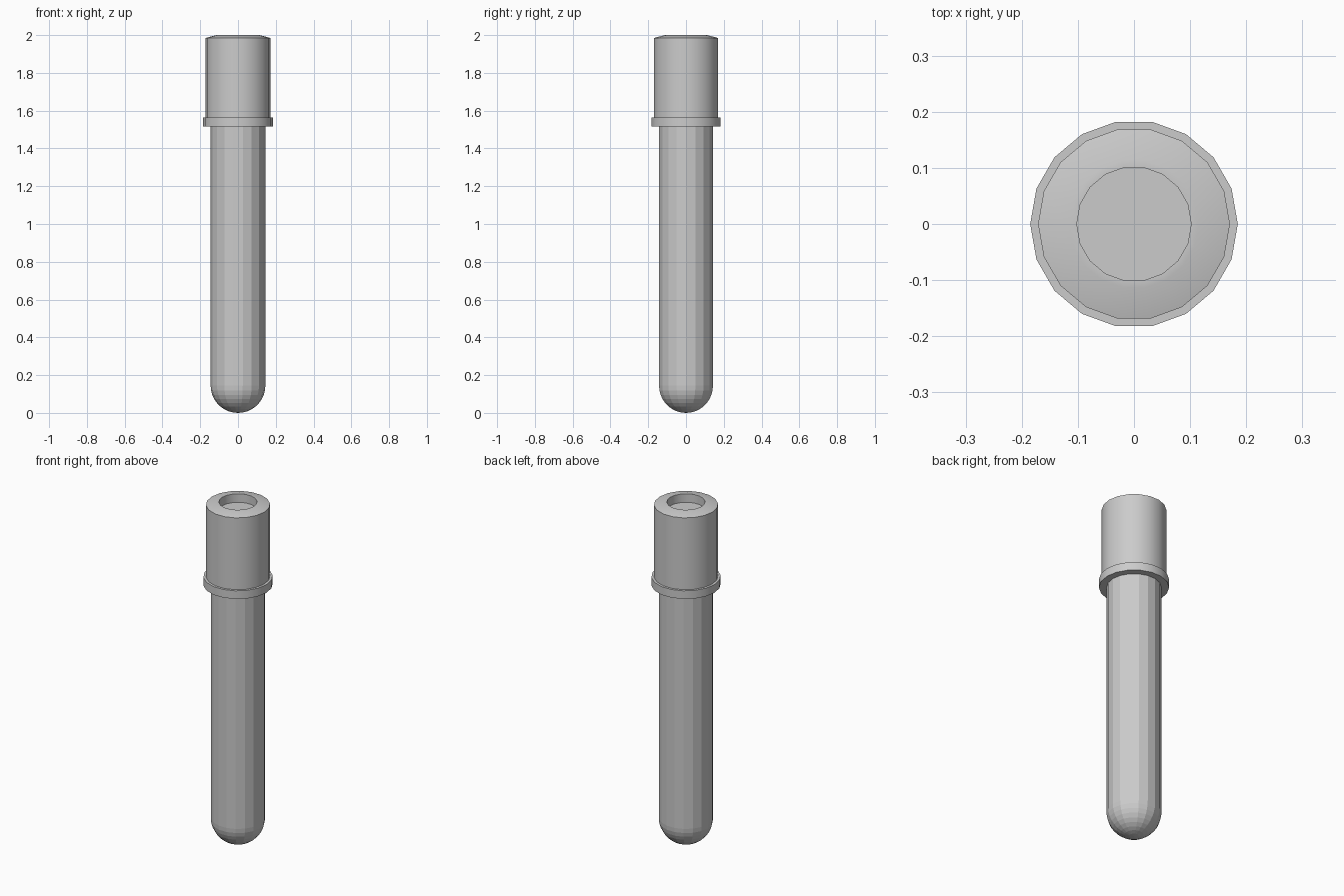
import bpy, bmesh, math

if "Cube" in bpy.data.objects:
    bpy.data.objects.remove(bpy.data.objects["Cube"])

SIDES = 18


def lathe(name, profile, smooth):
    """Revolve (radius, z) points, listed bottom to top, around the z axis."""
    bm = bmesh.new()
    rings = []
    for r, z in profile:
        if r == 0:
            rings.append([bm.verts.new((0, 0, z))] * SIDES)
        else:
            rings.append([bm.verts.new((r * math.cos(math.tau * i / SIDES),
                                        r * math.sin(math.tau * i / SIDES), z))
                          for i in range(SIDES)])
    for low, high in zip(rings, rings[1:]):
        for i in range(SIDES):
            j = (i + 1) % SIDES
            corners = list(dict.fromkeys((low[i], low[j], high[j], high[i])))
            bm.faces.new(corners)
    bmesh.ops.recalc_face_normals(bm, faces=bm.faces)
    mesh = bpy.data.meshes.new(name)
    bm.to_mesh(mesh)
    bm.free()
    obj = bpy.data.objects.new(name, mesh)
    bpy.context.collection.objects.link(obj)
    if smooth:
        bpy.ops.object.select_all(action='DESELECT')
        obj.select_set(True)
        bpy.context.view_layer.objects.active = obj
        bpy.ops.object.shade_smooth_by_angle(angle=math.radians(30))
    return obj


# Faceted tube with a hemispherical bottom
R = 0.145
STEPS = 9
dome = [(0, 0)] + [(R * math.sin(a), R - R * math.cos(a))
                   for a in (math.pi / 2 * k / STEPS for k in range(1, STEPS + 1))]
lathe("tube", dome + [(R, 1.54), (0, 1.54)], smooth=False)

# Stopper with collar, sloped top and shallow round recess
lathe("stopper", [(0, 1.515), (0.185, 1.515), (0.185, 1.563), (0.171, 1.563),
                  (0.171, 1.985), (0.115, 2.0), (0.102, 2.0),
                  (0.102, 1.95), (0, 1.95)], smooth=True)
